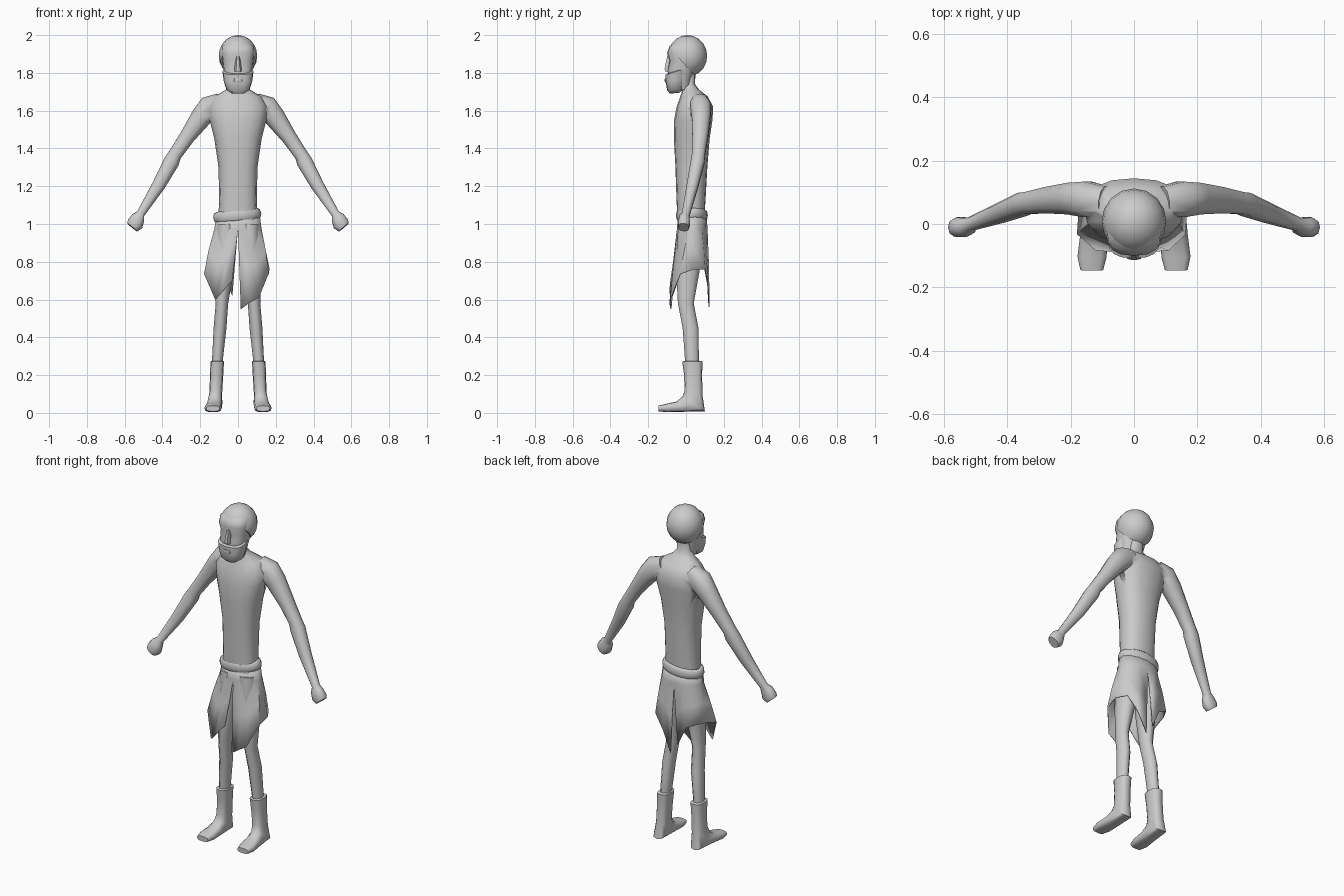
import bpy, bmesh, math
from mathutils import Vector as V, Matrix

if "Cube" in bpy.data.objects:
    bpy.data.objects.remove(bpy.data.objects["Cube"])

def finish(name, bm, angle=50):
    bmesh.ops.recalc_face_normals(bm, faces=bm.faces)
    me = bpy.data.meshes.new(name)
    bm.to_mesh(me)
    bm.free()
    ob = bpy.data.objects.new(name, me)
    bpy.context.collection.objects.link(ob)
    bpy.ops.object.select_all(action='DESELECT')
    ob.select_set(True)
    bpy.context.view_layer.objects.active = ob
    bpy.ops.object.shade_smooth_by_angle(angle=math.radians(angle))
    return ob

def loft(name, rings, n=12, power=1.0, angle=50):
    """rings: (centre, half axis u, half axis v); power < 1 gives squarer sections"""
    bm = bmesh.new()
    sq = lambda t: math.copysign(abs(t) ** power, t)
    loops = []
    for c, u, v in rings:
        loops.append([bm.verts.new(c + u * sq(math.cos(2 * math.pi * i / n))
                                   + v * sq(math.sin(2 * math.pi * i / n))) for i in range(n)])
    for a, b in zip(loops, loops[1:]):
        for i in range(n):
            j = (i + 1) % n
            bm.faces.new((a[i], a[j], b[j], b[i]))
    bm.faces.new(loops[0])
    bm.faces.new(loops[-1])
    return finish(name, bm, angle)

def section(x, w, front, back):
    """ring spanning two (y, z) points of the side profile, half width w"""
    f, b = V((x, *front)), V((x, *back))
    return ((f + b) / 2, V((w, 0, 0)), (b - f) / 2)

def level(rows, side=1):
    return [section(side * x, w, (yf, z), (yb, z)) for x, w, yf, yb, z in rows]

# torso with neck
torso = loft("torso", level([
    (0, .105, -.045, .095, 1.02), (0, .10, -.05, .103, 1.12), (0, .103, -.056, .113, 1.3),
    (0, .125, -.064, .125, 1.45), (0, .15, -.063, .14, 1.55), (0, .158, -.05, .144, 1.62),
    (0, .125, -.03, .115, 1.675), (0, .065, -.02, .07, 1.71), (0, .042, -.03, .048, 1.74),
    (0, .042, -.03, .05, 1.80)]), n=16, power=.85)

# arms, fused into the torso; rows are x, y, z, half thickness across, half thickness in y
arm_rows = [(.09, .07, 1.645, .05, .05), (.15, .078, 1.615, .066, .058), (.195, .08, 1.565, .056, .052),
            (.27, .075, 1.46, .041, .043), (.335, .066, 1.365, .036, .036), (.352, .062, 1.33, .042, .038),
            (.42, .035, 1.205, .035, .032), (.515, .0, 1.055, .022, .022), (.528, -.008, 1.035, .036, .028),
            (.545, -.01, 1.0, .044, .033), (.56, -.012, .982, .034, .028)]
for s, side in ((1, "left"), (-1, "right")):
    pts = [V((s * r[0], r[1], r[2])) for r in arm_rows]
    rings = []
    for i, r in enumerate(arm_rows):
        d = (pts[min(i + 1, len(pts) - 1)] - pts[max(i - 1, 0)]).normalized()
        u = d.cross(V((0, 1, 0))).normalized()
        rings.append((pts[i], u * r[3], u.cross(d) * r[4]))
    arm = loft(side + "_arm", rings, n=10, power=.85)
    mod = torso.modifiers.new("join_" + side, 'BOOLEAN')
    mod.operation, mod.solver, mod.object = 'UNION', 'EXACT', arm
    bpy.context.view_layer.objects.active = torso
    bpy.ops.object.modifier_apply(modifier=mod.name)
    bpy.data.objects.remove(arm)

# legs and boots
for s, side in ((1, "left"), (-1, "right")):
    loft(side + "_leg", level([
        (.06, .055, -.045, .09, 1.0), (.073, .05, -.055, .075, .75), (.085, .033, -.045, .043, .58),
        (.095, .034, -.02, .068, .45), (.108, .029, -.008, .07, .29), (.11, .028, 0, .07, .22)], s), n=10)
    boot = [(.11, .030, (-.005, .275), (.075, .275)), (.11, .036, (-.02, .272), (.088, .272)),
            (.113, .035, (-.01, .20), (.085, .20)), (.118, .034, (-.008, .115), (.088, .09)),
            (.123, .04, (-.02, .085), (.10, .008)), (.127, .042, (-.05, .06), (-.01, .006)),
            (.132, .046, (-.105, .048), (-.10, .004)), (.133, .036, (-.146, .038), (-.145, .008))]
    loft(side + "_boot", [section(s * x, w, f, b) for x, w, f, b in boot], n=12, power=.7)

# torn skirt: two cloth halves split at front and back; hem points run front to back
hems = {1: [(.015, -.08, .55), (.065, -.085, .585), (.11, -.08, .61), (.16, -.03, .735), (.165, .04, .76),
            (.13, .10, .76), (.07, .115, .68), (.015, .122, .56)],
        -1: [(-.03, -.08, .70), (-.075, -.085, .65), (-.12, -.08, .60), (-.178, -.03, .735), (-.172, .04, .76),
             (-.14, .10, .76), (-.08, .115, .73), (-.03, .12, .62)]}
bm = bmesh.new()
for s, hem in hems.items():
    cols = []
    for i, h in enumerate(hem):
        a = math.pi * i / (len(hem) - 1)
        ring = lambda rx, ry, z: V((s * rx * math.sin(a), .033 - ry * math.cos(a), z))
        top, hip = ring(.115, .072, 1.05), ring(.125, .078, .975)
        fold = 1 + (.03 if i % 2 else -.03)
        mid = hip.lerp(V(h), .5)
        mid = V((mid.x * fold, .033 + (mid.y - .033) * fold, mid.z))
        cols.append([bm.verts.new(p) for p in (top, hip, mid, V(h))])
    for a, b in zip(cols, cols[1:]):
        for k in range(3):
            bm.faces.new((a[k], a[k + 1], b[k + 1], b[k]))
bmesh.ops.remove_doubles(bm, verts=bm.verts, dist=.0005)
skirt = finish("skirt", bm)
sol = skirt.modifiers.new("cloth", 'SOLIDIFY')
sol.thickness, sol.offset = .006, 0

# rolled waistband, a little crooked
bpy.ops.mesh.primitive_torus_add(major_segments=20, minor_segments=8, major_radius=.108, minor_radius=.02,
                                 location=(-.004, .031, 1.045), rotation=(0, -.1, 0))
band = bpy.context.object
band.name = "waistband"
band.scale = (1, .66, 1.5)
bpy.ops.object.shade_smooth()

# face
loft("face", level([(0, .05, -.07, .02, 1.71), (0, .068, -.094, .03, 1.77), (0, .078, -.098, .045, 1.82),
                    (0, .082, -.088, .055, 1.865), (0, .088, -.1, .06, 1.905), (0, .086, -.088, .06, 1.94),
                    (0, .05, -.05, .05, 1.97)]), n=16, power=.75)
loft("nose", level([(0, .02, -.115, -.07, 1.808), (0, .019, -.116, -.07, 1.825),
                    (0, .009, -.1, -.07, 1.895)]), n=6)

# beard with mouth
loft("beard", [section(0, w, f, b) for w, f, b in [
    (.035, (-.085, 1.69), (-.035, 1.695)), (.062, (-.1, 1.708), (-.01, 1.715)),
    (.076, (-.107, 1.75), (.0, 1.77)), (.082, (-.108, 1.79), (.01, 1.825)),
    (.074, (-.099, 1.795), (.008, 1.832))]], n=16, power=.75)
loft("mouth", level([(0, .02, -.111, -.08, 1.75), (0, .027, -.114, -.08, 1.76),
                     (0, .02, -.112, -.08, 1.77)]), n=8, power=.7)

# hair cap, cut off along a slope from brow to nape
bm = bmesh.new()
bmesh.ops.create_uvsphere(bm, u_segments=16, v_segments=10, radius=1,
                          matrix=Matrix.Translation((0, .008, 1.89)) @ Matrix.Diagonal((.102, .104, .11, 1)))
cut = bmesh.ops.bisect_plane(bm, geom=bm.verts[:] + bm.edges[:] + bm.faces[:], plane_co=(0, -.09, 1.935),
                             plane_no=(0, -1.1, -1), clear_outer=True)
bmesh.ops.holes_fill(bm, edges=[e for e in bm.edges if e.is_boundary])
finish("hair", bm)
